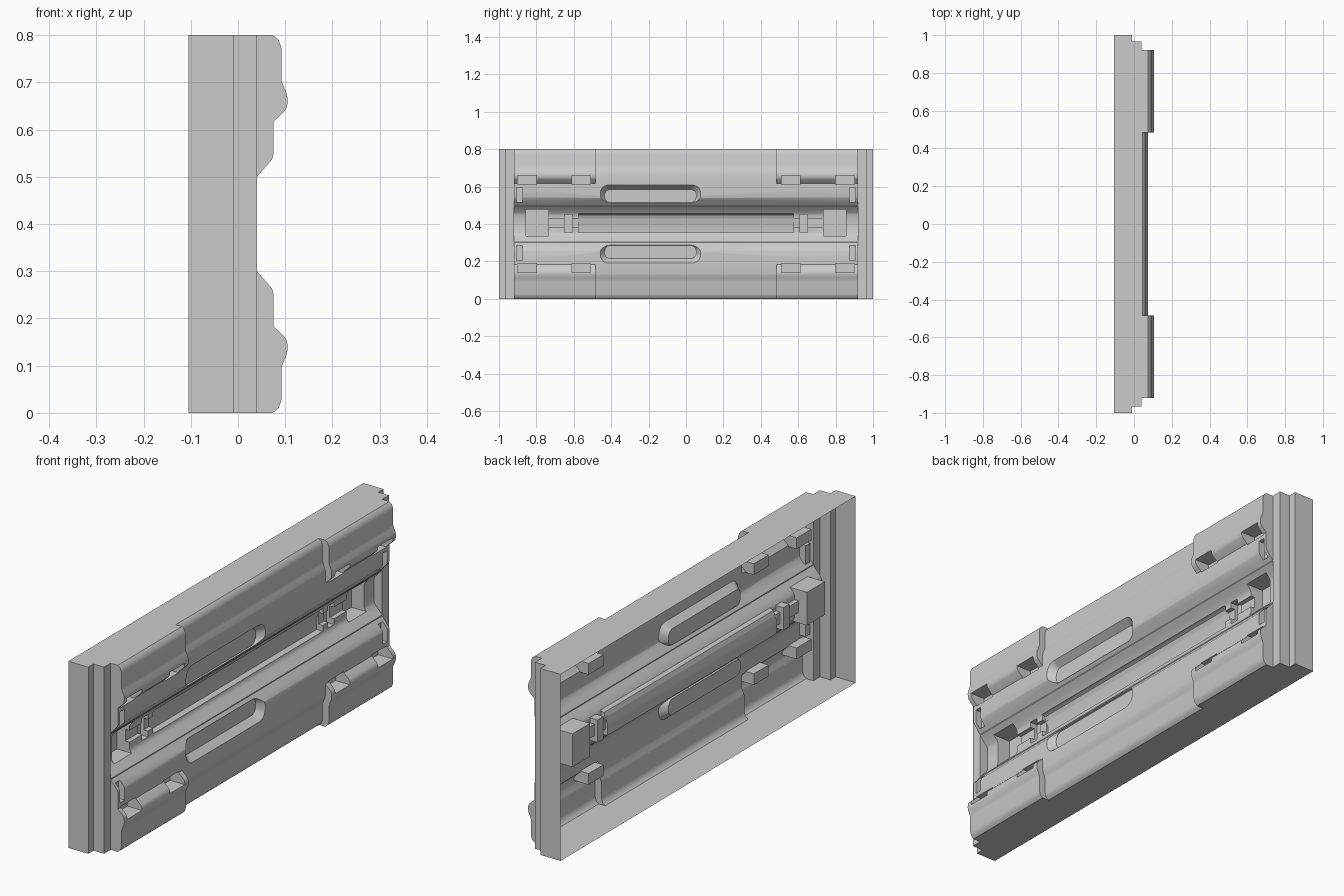
import bpy, bmesh, math

if "Cube" in bpy.data.objects:
    bpy.data.objects.remove(bpy.data.objects["Cube"])

H = 0.8


def loft(name, rings):
    """Closed solid between two matching rings of 3D points."""
    bm = bmesh.new()
    a, b = [[bm.verts.new(p) for p in ring] for ring in rings]
    bm.faces.new(a)
    bm.faces.new(b[::-1])
    for i in range(len(a)):
        j = (i + 1) % len(a)
        bm.faces.new((a[i], b[i], b[j], a[j]))
    bmesh.ops.recalc_face_normals(bm, faces=bm.faces)
    mesh = bpy.data.meshes.new(name)
    bm.to_mesh(mesh)
    bm.free()
    ob = bpy.data.objects.new(name, mesh)
    bpy.context.collection.objects.link(ob)
    return ob


def prism_y(name, xz, y0, y1):
    return loft(name, [[(x, y, z) for x, z in xz] for y in (y0, y1)])


def box(name, x0, x1, y0, y1, z0, z1):
    return prism_y(name, [(x0, z0), (x1, z0), (x1, z1), (x0, z1)], y0, y1)


def flip(xz):
    return [(x, H - z) for x, z in reversed(xz)]


def rounded(x, cy, hy, z0, z1, r, n=6):
    pts = []
    corners = [(cy + hy - r, z1 - r), (cy - hy + r, z1 - r),
               (cy - hy + r, z0 + r), (cy + hy - r, z0 + r)]
    for k, (y, z) in enumerate(corners):
        for i in range(n + 1):
            t = math.pi / 2 * (k + i / n)
            pts.append((x, y + r * math.cos(t), z + r * math.sin(t)))
    return pts


# Stepped frame, extruded upward
half = [(-0.105, -1), (-0.01, -1), (-0.01, -0.965), (0.04, -0.965)]
outline = half + [(x, -y) for x, y in reversed(half)]
panel = loft("wall_panel", [[(x, y, z) for x, y in outline] for z in (0, H)])


def combine(ob, op):
    mod = panel.modifiers.new("cut", 'BOOLEAN')
    mod.operation = op
    mod.solver = 'EXACT'
    mod.object = ob
    ob.hide_render = True
    bpy.context.view_layer.objects.active = panel
    bpy.ops.object.modifier_apply(modifier=mod.name)
    bpy.data.objects.remove(ob)


# Long front mouldings, upper and lower
moulding = [(-0.03, H), (0.044, H), (0.056, 0.79), (0.062, 0.773), (0.062, 0.705),
            (0.066, 0.693), (0.073, 0.677), (0.075, 0.665), (0.075, 0.547),
            (0.072, 0.537), (0.04, 0.5), (-0.03, 0.5)]
# Raised end pads with a rounded lip
pad = [(-0.02, H), (0.074, H), (0.086, 0.79), (0.092, 0.773), (0.092, 0.705),
       (0.096, 0.693), (0.103, 0.677), (0.105, 0.665), (0.104, 0.648),
       (0.098, 0.638), (0.07, 0.612), (-0.02, 0.612)]
for prof, pd in ((moulding, pad), (flip(moulding), flip(pad))):
    combine(prism_y("moulding", prof, -0.92, 0.92), 'UNION')
    for s in (-1, 1):
        combine(prism_y("end_pad", pd, s * 0.485, s * 0.92), 'UNION')

# Central valley between the mouldings
upper = [(0.06, 0.496), (0.04, 0.496), (0.032, 0.488), (0.006, 0.46), (0.0, 0.448)]
combine(prism_y("valley", upper + flip(upper), -0.92, 0.92), 'DIFFERENCE')

# Long groove in the valley floor
combine(prism_y("groove", [(0.02, 0.455), (0, 0.455), (-0.012, 0.448), (-0.03, 0.405),
                           (-0.03, 0.355), (0.02, 0.355)], -0.575, 0.575), 'DIFFERENCE')

# Long rounded slots in the mouldings
for side in (0, 1):
    rings = [rounded(0.045, -0.19, 0.245, 0.515, 0.585, 0.03),
             rounded(0.077, -0.19, 0.27, 0.505, 0.61, 0.045)]
    if side:
        rings = [[(x, y, H - z) for x, y, z in ring] for ring in rings]
    combine(loft("slot", rings), 'DIFFERENCE')


# Pockets mirrored to both ends: x floor, y range, z range
pockets = [(-0.06, 0.735, 0.855, 0.335, 0.477),
           (-0.02, 0.56, 0.75, 0.38, 0.43),
           (-0.035, 0.61, 0.65, 0.355, 0.452)]
clips = [(0.035, 0.51, 0.61, 0.612, 0.66),
         (0.035, 0.80, 0.90, 0.612, 0.66),
         (0.045, 0.875, 0.905, 0.515, 0.595)]
pockets += clips + [(x, a, b, H - d, H - c) for x, a, b, c, d in clips]
for x, y0, y1, z0, z1 in pockets:
    front = 0.03 if x < 0 else 0.15
    for s in (-1, 1):
        combine(box("pocket", x, front, s * y0, s * y1, z0, z1), 'DIFFERENCE')

# Open the back so the panel is a hollow shell
bm = bmesh.new()
bm.from_mesh(panel.data)
back = [f for f in bm.faces if f.calc_center_median().x < -0.104]
bmesh.ops.delete(bm, geom=back, context='FACES')
bm.to_mesh(panel.data)
bm.free()

bpy.ops.object.select_all(action='DESELECT')
panel.select_set(True)
bpy.context.view_layer.objects.active = panel
bpy.ops.object.shade_smooth_by_angle(angle=math.radians(32))
